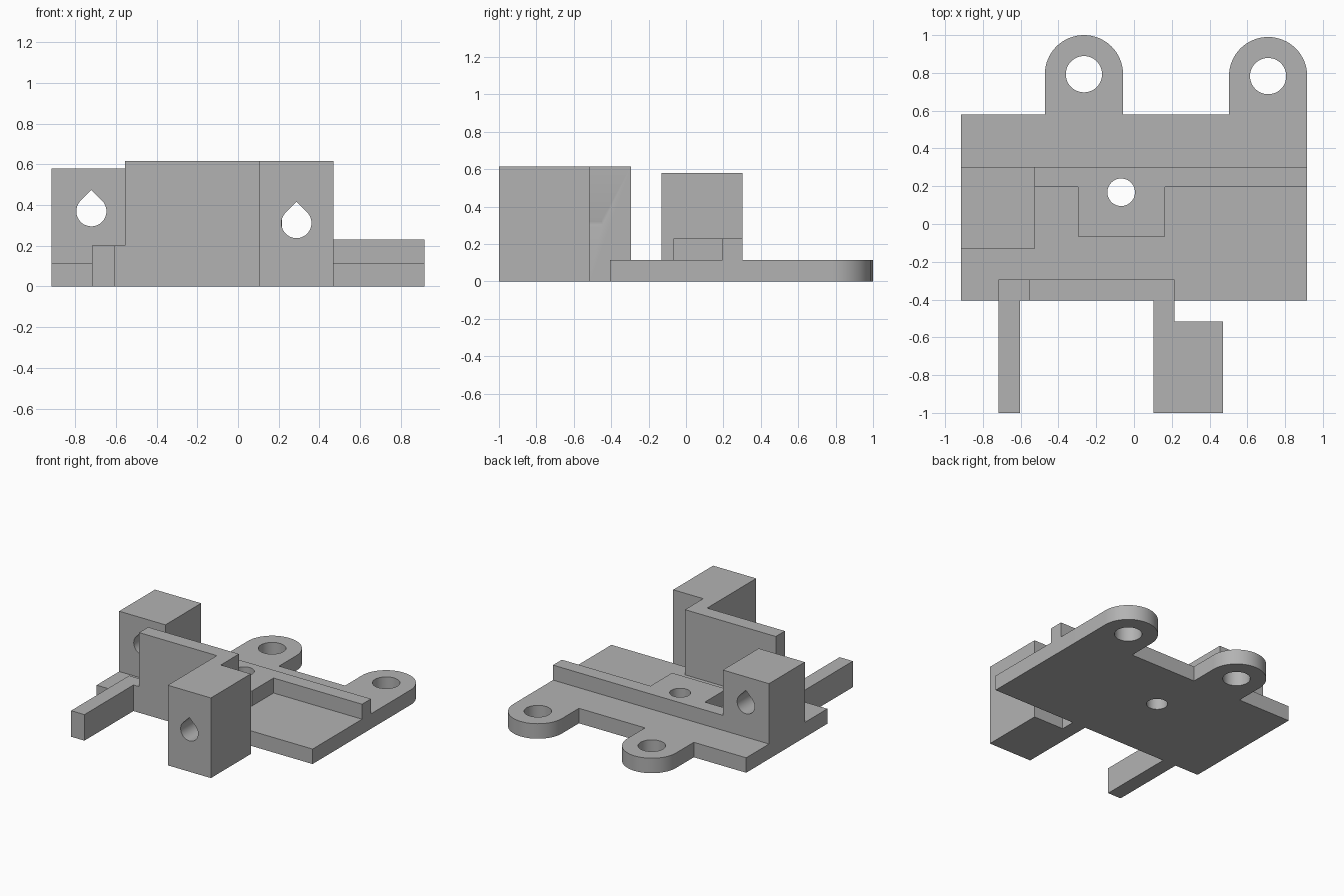
import bpy, bmesh, math
from mathutils import Vector

cube = bpy.data.objects.get("Cube")
if cube:
    bpy.data.objects.remove(cube, do_unlink=True)

grey = bpy.data.materials.new("plain grey")
grey.use_nodes = True
grey.diffuse_color = (0.45, 0.45, 0.45, 1)
grey.node_tree.nodes["Principled BSDF"].inputs["Base Color"].default_value = grey.diffuse_color

W = 0.917                                     # half width of the plate
FRONT, BACK, PLATE_TOP = -0.405, 0.58, 0.115
WALL_BACK, WALL_TOP = -0.295, 0.615
RIDGE_BACK, RIDGE_TOP = 0.303, 0.23
EAR_R, EAR_HOLE_R = 0.207, 0.096
EARS = [(0.71, 0.783), (-0.265, 0.793)]       # mounting ear centres


def prism(name, points, direction):
    """Extrude a closed outline of 3D points along a direction."""
    bm = bmesh.new()
    face = bm.faces.new([bm.verts.new(p) for p in points])
    out = bmesh.ops.extrude_face_region(bm, geom=[face])
    verts = [v for v in out["geom"] if isinstance(v, bmesh.types.BMVert)]
    bmesh.ops.translate(bm, verts=verts, vec=Vector(direction))
    bmesh.ops.recalc_face_normals(bm, faces=bm.faces)
    mesh = bpy.data.meshes.new(name)
    bm.to_mesh(mesh)
    bm.free()
    mesh.materials.append(grey)
    obj = bpy.data.objects.new(name, mesh)
    bpy.context.collection.objects.link(obj)
    return obj


def slab(name, outline, z0, z1):
    return prism(name, [(x, y, z0) for x, y in outline], (0, 0, z1 - z0))


def box(name, x0, x1, y0, y1, z1):
    return slab(name, [(x0, y0), (x1, y0), (x1, y1), (x0, y1)], 0, z1)


def arc(cx, cy, r, a0, a1, steps):
    angles = [math.radians(a0 + (a1 - a0) * i / steps) for i in range(steps + 1)]
    return [(cx + r * math.cos(a), cy + r * math.sin(a)) for a in angles]


def round_cutter(name, x, y, r):
    return slab(name, arc(x, y, r, 0, 360, 48)[:-1], -0.1, 0.5)


def teardrop_cutter(name, x, z, r, y0, y1):
    """Round below, closing with two tangents to a point on top."""
    outline = arc(x, z, r, 135, 405, 36) + [(x, z + r * math.sqrt(2))]
    return prism(name, [(px, y0, pz) for px, pz in outline], (0, y1 - y0, 0))


def combine(target, others, operation):
    for other in others:
        other.hide_render = True
        mod = target.modifiers.new(other.name, "BOOLEAN")
        mod.operation, mod.solver, mod.object = operation, "EXACT", other
        bpy.context.view_layer.objects.active = target
        bpy.ops.object.modifier_apply(modifier=mod.name)
        bpy.data.objects.remove(other, do_unlink=True)


# Plate with two rounded ears on the back edge
outline = [(-W, BACK), (-W, FRONT), (W, FRONT)]
for cx, cy in EARS:
    if cx + EAR_R < W - 0.01:
        outline.append((cx + EAR_R, BACK))
    outline += arc(cx, cy, EAR_R, 0, 180, 32) + [(cx - EAR_R, BACK)]
bracket = slab("mounting_bracket", outline, 0, PLATE_TOP)

# Raised parts standing on and around the plate
ridge = slab("ridge_with_boss", [
    (-W, RIDGE_BACK), (-W, 0.195), (-0.297, 0.195), (-0.297, -0.067),
    (0.165, -0.067), (0.165, 0.195), (W, 0.195), (W, RIDGE_BACK)], 0, RIDGE_TOP)
rear_block = box("rear_block", -W, -0.525, -0.131, RIDGE_BACK, 0.578)
low_arm = slab("low_arm", [
    (-0.717, -1), (-0.604, -1), (-0.604, FRONT), (-0.5, FRONT),
    (-0.5, WALL_BACK), (-0.717, WALL_BACK)], 0, 0.2)
tall_wall = slab("wall_and_front_block", [
    (-0.556, FRONT), (0.104, FRONT), (0.104, -1), (0.47, -1),
    (0.47, -0.516), (0.215, -0.516), (0.215, WALL_BACK), (-0.556, WALL_BACK)], 0, WALL_TOP)
combine(bracket, [ridge, rear_block, low_arm, tall_wall], "UNION")

# Screw holes and teardrop holes
cutters = [round_cutter("ear_hole_cutter", x, y, EAR_HOLE_R) for x, y in EARS]
cutters += [
    round_cutter("boss_hole_cutter", -0.068, 0.168, 0.073),
    teardrop_cutter("rear_block_hole_cutter", -0.72, 0.369, 0.074, -0.25, 0.4),
    teardrop_cutter("front_block_hole_cutter", 0.287, 0.311, 0.074, -1.1, -0.45)]
combine(bracket, cutters, "DIFFERENCE")

# Smooth curves, keep the hard edges
bpy.ops.object.select_all(action="DESELECT")
bracket.select_set(True)
bpy.context.view_layer.objects.active = bracket
bpy.ops.object.shade_smooth_by_angle(angle=math.radians(30))
